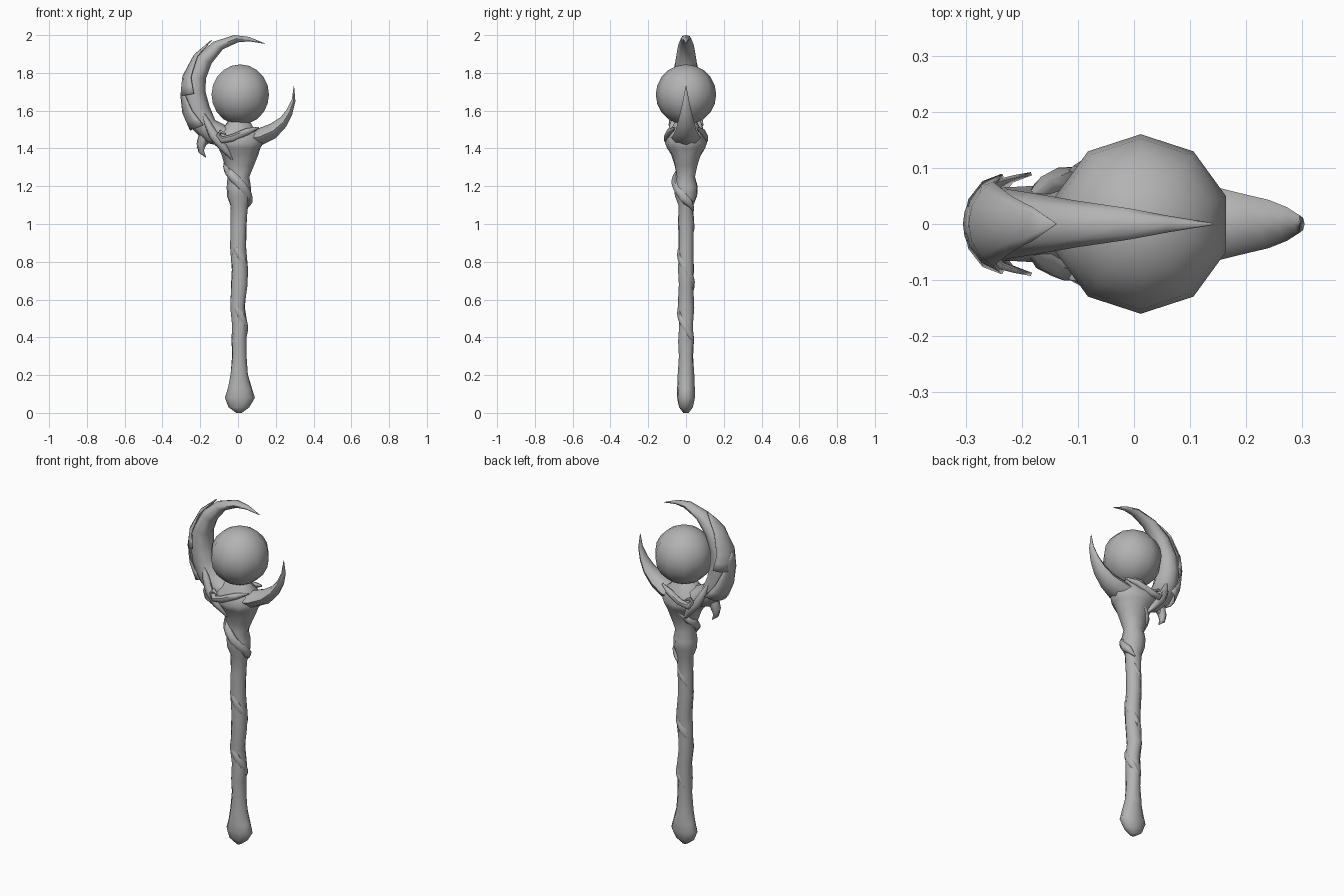
import bpy, bmesh, math
from mathutils import Vector

if "Cube" in bpy.data.objects:
    bpy.data.objects.remove(bpy.data.objects["Cube"])

grey = bpy.data.materials.new("stone_grey")
grey.use_nodes = True
grey.diffuse_color = (0.45, 0.45, 0.45, 1)
grey.node_tree.nodes["Principled BSDF"].inputs["Base Color"].default_value = grey.diffuse_color


def finish(name, bm, angle=60, recalc=True):
    if recalc:
        bmesh.ops.recalc_face_normals(bm, faces=bm.faces)
    mesh = bpy.data.meshes.new(name)
    bm.to_mesh(mesh)
    bm.free()
    mesh.materials.append(grey)
    obj = bpy.data.objects.new(name, mesh)
    bpy.context.collection.objects.link(obj)
    bpy.ops.object.select_all(action='DESELECT')
    obj.select_set(True)
    bpy.context.view_layer.objects.active = obj
    bpy.ops.object.shade_smooth_by_angle(angle=math.radians(angle))
    return obj


def loft(name, rings, closed=True):
    """Skin a list of equal point rings; closed rings get end caps."""
    bm = bmesh.new()
    rows = [[bm.verts.new(p) for p in ring] for ring in rings]
    n = len(rows[0])
    for a, b in zip(rows, rows[1:]):
        for i in range(n if closed else n - 1):
            j = (i + 1) % n
            bm.faces.new((a[i], a[j], b[j], b[i]))
    if closed:
        bm.faces.new(rows[0])
        bm.faces.new(rows[-1])
    return finish(name, bm)


def section(outer, inner, width, angles, grow=1.0):
    """Oval section between an outer and an inner edge point in the xz plane."""
    o, i = (Vector((p[0], 0, p[1])) for p in (outer, inner))
    mid, half = (o + i) / 2, (o - i) / 2
    half = half * (1 + 0.012 / max(half.length, 0.01)) if grow > 1 else half
    return [mid + half * math.cos(a) + Vector((0, width * grow * math.sin(a), 0)) for a in angles]


def turn(n):
    return [math.tau * k / n for k in range(n)]


def tube(name, points, radii, sides=6):
    """Tapered tube through the points."""
    pts = [Vector(p) for p in points]
    rings = []
    for k, p in enumerate(pts):
        d = (pts[min(k + 1, len(pts) - 1)] - pts[max(k - 1, 0)]).normalized()
        u = d.cross(Vector((0.3, 1, 0.1))).normalized()
        v = d.cross(u)
        rings.append([p + (u * math.cos(a) + v * math.sin(a)) * radii[k] for a in turn(sides)])
    return loft(name, rings)


# Shaft with foot and flared head: z, left x, right x, half depth
profile = [
    (0.0, -0.01, 0.02, 0.015), (0.03, -0.05, 0.06, 0.038), (0.08, -0.07, 0.09, 0.048),
    (0.13, -0.055, 0.075, 0.047), (0.2, -0.042, 0.055, 0.044), (0.3, -0.032, 0.046, 0.038),
    (0.38, -0.034, 0.045, 0.043), (0.47, -0.032, 0.05, 0.038), (0.56, -0.042, 0.037, 0.044),
    (0.68, -0.038, 0.052, 0.038), (0.76, -0.033, 0.053, 0.043), (0.88, -0.042, 0.043, 0.04),
    (1.0, -0.04, 0.047, 0.042), (1.1, -0.042, 0.055, 0.04), (1.15, -0.06, 0.07, 0.06),
    (1.2, -0.06, 0.068, 0.063), (1.25, -0.055, 0.06, 0.05), (1.31, -0.07, 0.085, 0.062),
    (1.37, -0.09, 0.11, 0.08), (1.4, -0.105, 0.12, 0.1), (1.43, -0.14, 0.14, 0.112),
    (1.48, -0.13, 0.13, 0.09), (1.51, -0.08, 0.085, 0.075), (1.55, -0.05, 0.06, 0.055)]
loft("shaft", [[((l + r) / 2 + (r - l) / 2 * math.cos(a + 1.5 * z), d * math.sin(a + 1.5 * z), z)
                for a in turn(10)] for z, l, r, d in profile])


# Vines winding up the shaft
def vine(name, z0, z1, pitch, phase, reach, thick, steps):
    pts, radii = [], []
    for k in range(steps + 1):
        t = k / steps
        z = z0 + (z1 - z0) * t
        a = -math.tau * (z - phase) / pitch
        r = reach(t)
        pts.append((0.007 + r * math.cos(a), r * math.sin(a), z))
        radii.append(thick * min(1, 0.15 + 5 * t, 0.15 + 5 * (1 - t)))
    tube(name, pts, radii)


vine("shaft_vine", 0.26, 1.12, 0.31, 0.45, lambda t: 0.028, 0.02, 36)
vine("neck_vine", 1.07, 1.38, 0.34, 1.13, lambda t: 0.045 + 0.03 * t * t, 0.026, 18)

# Orb held above the head
bm = bmesh.new()
bmesh.ops.create_uvsphere(bm, u_segments=10, v_segments=10, radius=0.16)
bmesh.ops.translate(bm, verts=bm.verts, vec=(0.012, 0, 1.685))
finish("orb", bm)

# Large crescent horn: outer edge, inner edge, half depth
crescent = [
    ((-0.04, 1.4), (0, 1.5), 0.08), ((-0.17, 1.43), (-0.06, 1.52), 0.075),
    ((-0.24, 1.5), (-0.12, 1.55), 0.068), ((-0.28, 1.59), (-0.15, 1.62), 0.066),
    ((-0.29, 1.68), (-0.172, 1.7), 0.066), ((-0.28, 1.78), (-0.17, 1.77), 0.062),
    ((-0.22, 1.89), (-0.14, 1.85), 0.055), ((-0.13, 1.965), (-0.08, 1.925), 0.042),
    ((-0.02, 2.0), (0, 1.962), 0.028), ((0.06, 1.99), (0.06, 1.967), 0.015),
    ((0.14, 1.957), (0.139, 1.954), 0.002)]
loft("large_horn", [section(*c, turn(8)) for c in crescent])

# Small horn on the opposite side
small = [
    ((0.03, 1.4), (0, 1.5), 0.085), ((0.13, 1.42), (0.09, 1.5), 0.075),
    ((0.2, 1.455), (0.17, 1.53), 0.056), ((0.255, 1.515), (0.225, 1.565), 0.043),
    ((0.287, 1.58), (0.258, 1.605), 0.03), ((0.304, 1.65), (0.285, 1.66), 0.016),
    ((0.297, 1.73), (0.295, 1.73), 0.002)]
loft("small_horn", [section(*c, turn(8)) for c in small])


# Thin armour shells over the back of the large horn, flared below, pointed above
def shell(name, first, last):
    rows = []
    steps = 2 * (last - first)
    for k in range(steps + 1):
        t = k / steps
        i = min(first + k // 2, last - 1)
        f = first + k / 2 - i
        a, b = crescent[i], crescent[i + 1]
        outer, inner = (Vector(a[m]).lerp(Vector(b[m]), f) for m in (0, 1))
        width = a[2] + (b[2] - a[2]) * f
        spread = 1.5 * (1 - t) ** 0.6 + 0.03
        rows.append(section(outer, inner, width, [spread * s / 3 for s in range(-3, 4)],
                            1.32 - 0.2 * t))
    obj = loft(name, rows, closed=False)
    solid = obj.modifiers.new("thickness", 'SOLIDIFY')
    solid.thickness = 0.006
    solid.offset = 0


shell("lower_shell", 2, 5)
shell("upper_shell", 4, 7)

# Hooked thorn under the large horn
tube("hook_thorn",
     [(-0.14, 0, 1.55), (-0.175, 0, 1.48), (-0.195, 0, 1.42), (-0.195, 0, 1.385), (-0.17, 0, 1.352)],
     [0.03, 0.032, 0.026, 0.016, 0.002])
tube("side_thorn", [(-0.15, 0, 1.46), (-0.185, 0, 1.425), (-0.218, 0, 1.405)], [0.025, 0.015, 0.002])

# Curling tendrils on both faces of the head
for side, label in ((-1, "front"), (1, "back")):
    tube(label + "_tendril",
         [(-0.065, side * 0.1, 1.475), (-0.09, side * 0.095, 1.49), (-0.105, side * 0.09, 1.47),
          (-0.085, side * 0.1, 1.445), (-0.03, side * 0.1, 1.455), (0.05, side * 0.085, 1.49),
          (0.11, side * 0.06, 1.51)],
         [0.003, 0.01, 0.014, 0.018, 0.02, 0.018, 0.005])
    tube(label + "_root",
         [(-0.19, side * 0.045, 1.6), (-0.16, side * 0.065, 1.53), (-0.13, side * 0.075, 1.47),
          (-0.08, side * 0.08, 1.41), (-0.03, side * 0.06, 1.34)],
         [0.004, 0.02, 0.026, 0.024, 0.004])
